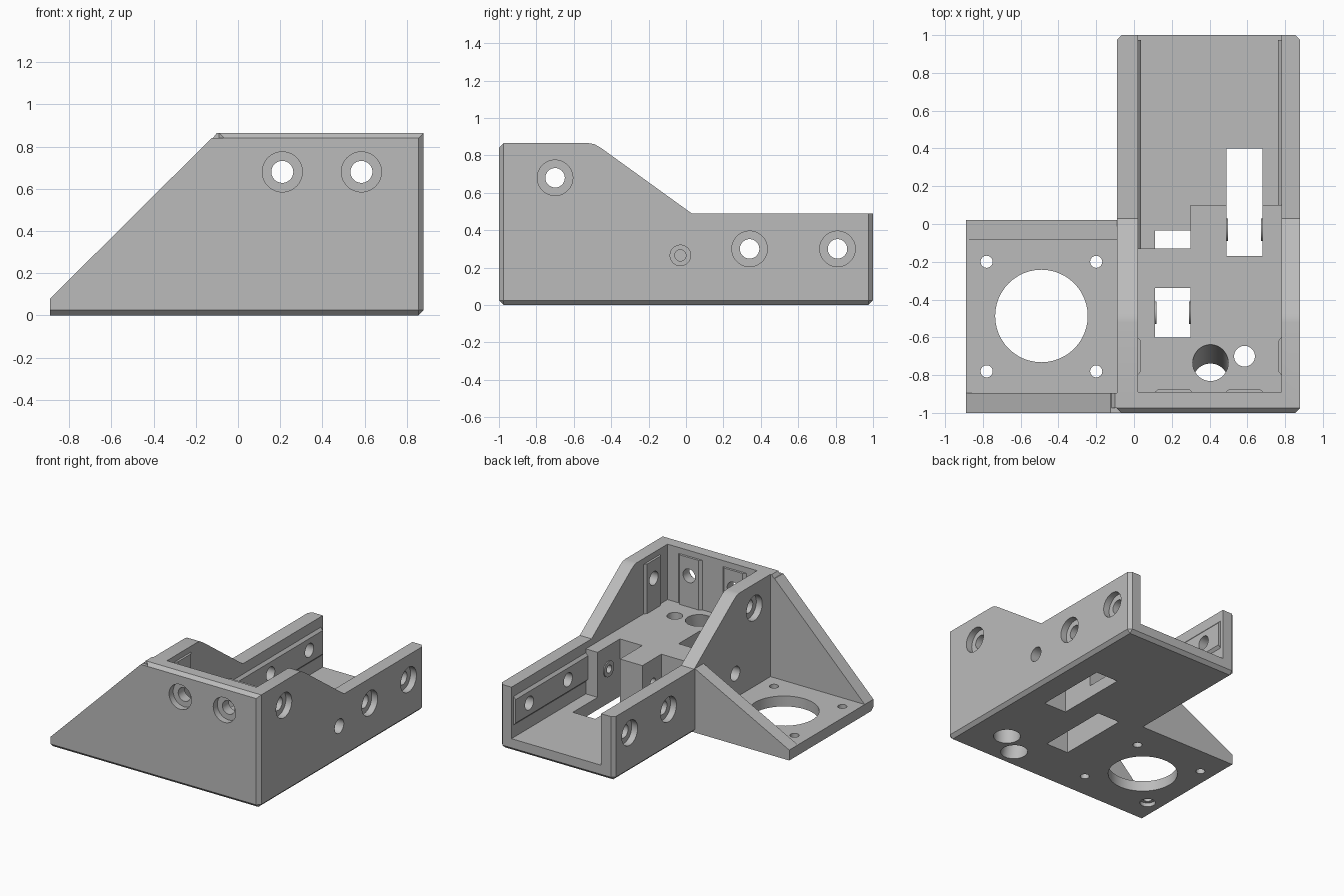
import bpy, bmesh, math
from mathutils import Vector, Matrix

if "Cube" in bpy.data.objects:
    bpy.data.objects.remove(bpy.data.objects["Cube"])

grey = bpy.data.materials.new("plain_grey")
grey.use_nodes = True
COLOUR = (0.5, 0.5, 0.5, 1)
grey.diffuse_color = COLOUR
grey.node_tree.nodes["Principled BSDF"].inputs["Base Color"].default_value = COLOUR


def finish(name, bm):
    bmesh.ops.recalc_face_normals(bm, faces=bm.faces)
    mesh = bpy.data.meshes.new(name)
    bm.to_mesh(mesh)
    bm.free()
    mesh.materials.append(grey)
    obj = bpy.data.objects.new(name, mesh)
    bpy.context.collection.objects.link(obj)
    return obj


def prism(name, points, axis, low, high, chamfer=None, size=0.025):
    """Extrude a 2D outline along an axis; chamfer edges picked by a rule."""
    place = {"x": lambda p, t: (t, p[0], p[1]),
             "y": lambda p, t: (p[0], t, p[1]),
             "z": lambda p, t: (p[0], p[1], t)}[axis]
    bm = bmesh.new()
    face = bm.faces.new([bm.verts.new(place(p, low)) for p in points])
    new = bmesh.ops.extrude_face_region(bm, geom=[face])["geom"]
    shift = Vector(place((0, 0), high - low))
    bmesh.ops.translate(bm, vec=shift, verts=[v for v in new if isinstance(v, bmesh.types.BMVert)])
    bmesh.ops.recalc_face_normals(bm, faces=bm.faces)
    if chamfer:
        edges = [e for e in bm.edges if chamfer(e.verts[0].co, e.verts[1].co)]
        bmesh.ops.bevel(bm, geom=edges, offset=size, segments=1, affect="EDGES")
    return finish(name, bm)


def box(name, x0, x1, y0, y1, z0, z1):
    return prism(name, [(x0, y0), (x1, y0), (x1, y1), (x0, y1)], "z", z0, z1)


def rod(name, start, end, radius):
    start, end = Vector(start), Vector(end)
    turn = (end - start).to_track_quat("Z", "Y").to_matrix().to_4x4()
    bm = bmesh.new()
    bmesh.ops.create_cone(bm, cap_ends=True, segments=48, radius1=radius, radius2=radius,
                          depth=(end - start).length,
                          matrix=Matrix.Translation((start + end) / 2) @ turn)
    return finish(name, bm)


def combine(target, tool, operation):
    mod = target.modifiers.new("combine", "BOOLEAN")
    mod.operation, mod.solver, mod.object = operation, "EXACT", tool
    bpy.context.view_layer.objects.active = target
    bpy.ops.object.modifier_apply(modifier=mod.name)
    bpy.data.objects.remove(tool)


def add(tool):
    combine(bracket, tool, "UNION")


def cut(tool):
    combine(bracket, tool, "DIFFERENCE")


LEFT, RIGHT, IN_L, IN_R = -0.09, 0.88, 0.02, 0.78
DECK, FLOOR = 0.44, 0.095


# Main housing, with chamfered corners, underside and front top edge
def housing_edges(a, b):
    low = a.z < 0.01 and b.z < 0.01
    upright = abs(a.z - b.z) > 0.4 and abs(a.y - b.y) < 0.01
    front_top = a.y < -0.99 and b.y < -0.99 and a.z > 0.8 and b.z > 0.8
    return low or upright or front_top


side = [(-1, 0), (1, 0), (1, 0.49), (0.03, 0.49), (-0.455, 0.84), (-0.49, 0.86), (-0.52, 0.865), (-1, 0.865)]
bracket = prism("motor_bracket", side, "x", LEFT, RIGHT, housing_edges)

# Motor plate and its two gussets
front_low = lambda a, b: max(a.y, b.y) < -0.99 and max(a.z, b.z) < 0.01
add(prism("motor_plate", [(-1, 0), (0.02, 0), (0.02, 0.08), (-1, 0.08)], "x", -0.89, 0.0, front_low))
add(prism("front_gusset", [(-0.89, 0), (0, 0), (0, 0.84), (-0.125, 0.84), (-0.89, 0.08)],
          "y", -1, -0.895, front_low))
add(prism("front_gusset_tip", [(-0.15, 0.8), (0, 0.8), (0, 0.865), (-0.1, 0.865)], "y", -0.975, -0.895))
add(prism("back_gusset", [(-0.89, 0), (-0.05, 0), (-0.05, 0.49), (LEFT, 0.49), (-0.89, 0.08)], "y", -0.085, 0.02))

# Interior: upper bay and stepped rear channel
cut(box("bay", IN_L, IN_R, -0.89, 1.1, DECK, 1))
cut(box("channel", IN_L, IN_R, 0.1, 1.1, FLOOR, 1))
cut(box("channel_step", IN_L, 0.30, -0.13, 1.1, FLOOR, 1))

# Belt slots
cut(box("rear_slot", 0.49, 0.68, -0.17, 0.40, -0.1, 1))
cut(box("front_slot", 0.11, 0.30, -0.60, -0.34, -0.1, 1))
cut(box("under_slot", 0.11, 0.30, -0.45, -0.035, -0.1, 0.25))

# Bearing bosses inside the slots
for y, x0, x1 in ((-0.03, 0.49, 0.68), (-0.47, 0.11, 0.30)):
    for x, way in ((x0, 1), (x1, -1)):
        add(rod("boss", (x - way * 0.03, y, 0.265), (x + way * 0.008, y, 0.265), 0.06))

# Long guide ribs on the channel walls
for wall, way, start in ((IN_L, 1, -0.14), (IN_R, -1, 0.09)):
    rib = [(wall - way * 0.02, 0.19), (wall, 0.19), (wall + way * 0.018, 0.21),
           (wall + way * 0.018, 0.39), (wall, 0.41), (wall - way * 0.02, 0.41)]
    add(prism("guide_rib", rib, "y", start, 0.975))

# Upright pads in the bay: two on the front wall, one on each side wall
pad = [(-0.1, -0.02), (-0.1, 0), (-0.08, 0.017), (0.08, 0.017), (0.1, 0), (0.1, -0.02)]
for x in (0.21, 0.585):
    add(prism("front_pad", [(x + a, -0.89 + d) for a, d in pad], "z", DECK - 0.01, 0.82))
for wall, way in ((IN_L, 1), (IN_R, -1)):
    add(prism("side_pad", [(wall + way * d, -0.7 + a) for a, d in pad], "z", DECK - 0.01, 0.82))


# Counterbored screw holes through the walls
def screw(outside, inward):
    p, d = Vector(outside), Vector(inward)
    cut(rod("screw_hole", p - d * 0.05, p + d * 0.16, 0.052))
    cut(rod("counterbore", p - d * 0.05, p + d * 0.05, 0.095))


for x in (0.21, 0.585):
    screw((x, -1, 0.68), (0, 1, 0))
for y, z in ((-0.7, 0.68), (0.34, 0.30), (0.81, 0.30)):
    screw((RIGHT, y, z), (-1, 0, 0))
    screw((LEFT, y, z), (1, 0, 0))

# Bearing axle holes
cut(rod("axle_hole", (0.25, -0.03, 0.265), (1, -0.03, 0.265), 0.03))
cut(rod("axle_head", (0.78, -0.03, 0.265), (1, -0.03, 0.265), 0.055))
cut(rod("axle_hole", (-0.15, -0.47, 0.265), (0.44, -0.47, 0.265), 0.03))
cut(rod("axle_head", (-0.15, -0.47, 0.265), (0.01, -0.47, 0.265), 0.055))

# Deck holes: slanted cable passage and stepped bore
low, high = Vector((0.405, -0.835, 0)), Vector((0.405, -0.735, DECK))
cut(rod("cable_passage", low - (high - low) * 0.3, high + (high - low) * 0.3, 0.094))
cut(rod("deck_bore", (0.585, -0.7, -0.1), (0.585, -0.7, 0.6), 0.055))
cut(rod("deck_counterbore", (0.585, -0.7, -0.1), (0.585, -0.7, 0.25), 0.095))

# Motor opening and its four screws
cut(rod("motor_opening", (-0.49, -0.487, -0.1), (-0.49, -0.487, 0.2), 0.245))
for x in (-0.78, -0.20):
    for y in (-0.78, -0.20):
        cut(rod("motor_screw", (x, y, -0.1), (x, y, 0.2), 0.032))
cut(rod("motor_screw_head", (-0.78, -0.78, -0.1), (-0.78, -0.78, 0.03), 0.055))

bpy.ops.object.select_all(action="DESELECT")
bracket.select_set(True)
bpy.context.view_layer.objects.active = bracket
bpy.ops.object.shade_smooth_by_angle(angle=math.radians(25))
